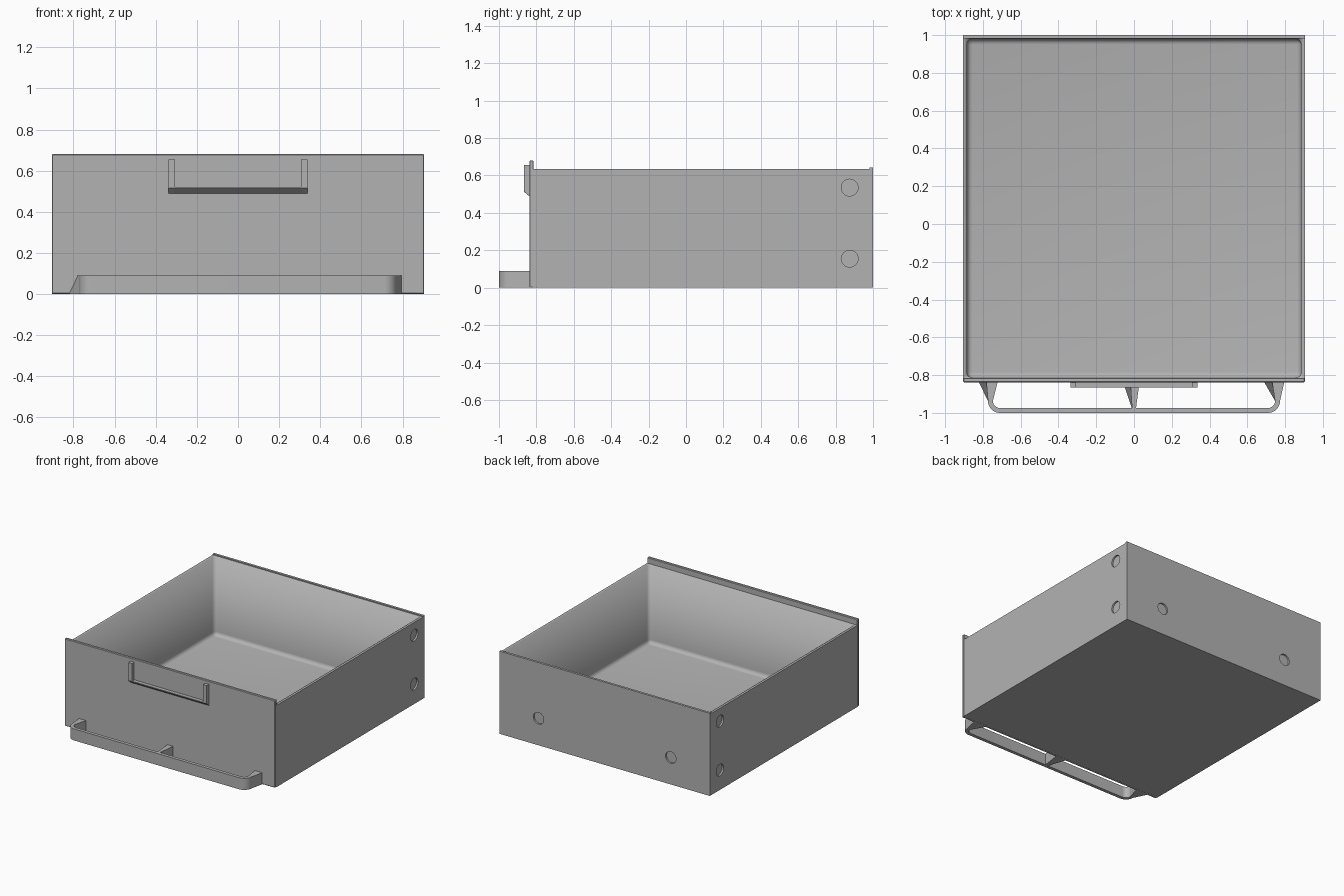
import bpy, bmesh
from math import sin, cos, pi, radians

cube = bpy.data.objects.get("Cube")
if cube:
    bpy.data.objects.remove(cube, do_unlink=True)

grey = bpy.data.materials.new("plain grey")
grey.use_nodes = True
colour = (0.45, 0.45, 0.45, 1)
grey.diffuse_color = colour
grey.node_tree.nodes["Principled BSDF"].inputs["Base Color"].default_value = colour


def finish(name, bm):
    bmesh.ops.recalc_face_normals(bm, faces=bm.faces)
    mesh = bpy.data.meshes.new(name)
    bm.to_mesh(mesh)
    bm.free()
    mesh.materials.append(grey)
    ob = bpy.data.objects.new(name, mesh)
    bpy.context.collection.objects.link(ob)
    return ob


def box(name, x, y, z, bevel=0, segments=1):
    bm = bmesh.new()
    bmesh.ops.create_cube(bm, size=1)
    for v in bm.verts:
        v.co = [lo + (c + 0.5) * (hi - lo) for c, (lo, hi) in zip(v.co, (x, y, z))]
    if bevel:
        bmesh.ops.bevel(bm, geom=bm.edges[:], offset=bevel, segments=segments,
                        profile=0.5, affect='EDGES')
    return finish(name, bm)


def prism(name, points, place, lo, hi):
    """Extrude a 2D outline; place(a, b, depth) gives each 3D position."""
    bm = bmesh.new()
    low, high = ([bm.verts.new(place(a, b, d)) for a, b in points] for d in (lo, hi))
    bm.faces.new(low)
    bm.faces.new(high)
    for i in range(len(points)):
        j = (i + 1) % len(points)
        bm.faces.new((low[i], low[j], high[j], high[i]))
    return finish(name, bm)


def cut(target, cutter):
    mod = target.modifiers.new(cutter.name, 'BOOLEAN')
    mod.operation = 'DIFFERENCE'
    mod.solver = 'EXACT'
    mod.object = cutter
    cutter.hide_render = True
    cutter.hide_viewport = True
    cutter.display_type = 'WIRE'


def smooth(ob):
    bpy.ops.object.select_all(action='DESELECT')
    ob.select_set(True)
    bpy.context.view_layer.objects.active = ob
    bpy.ops.object.shade_smooth_by_angle(angle=radians(35))


# Open tray with a rounded interior
W = 0.905
tray = box("drawer_tray", (-W, W), (-0.818, 1), (0, 0.635))
cavity = box("cavity_cutter", (-0.885, 0.885), (-0.814, 0.98), (0.02, 0.9), 0.03, 5)
smooth(cavity)
cut(tray, cavity)

# Shallow round magnet recesses in the sides and back
circle = [(0.045 * cos(i * pi / 16), 0.045 * sin(i * pi / 16)) for i in range(32)]
for s in (-1, 1):
    for z in (0.155, 0.535):
        cut(tray, prism("side_recess_cutter", circle,
                        lambda a, b, d: (d, 0.875 + a, z + b),
                        s * (W - 0.013), s * (W + 0.05)))
    cut(tray, prism("back_recess_cutter", circle,
                    lambda a, b, d: (s * 0.569 + a, d, 0.21 + b), 0.987, 1.05))
smooth(tray)

# Raised back rim and the taller front panel
box("back_rim", (-W, W), (0.982, 1), (0.63, 0.643))
box("front_panel", (-W, W), (-0.838, -0.815), (0, 0.68), 0.004)

# Label holder: two posts and a bottom ledge with a sloping underside
for s, side in ((-1, "right"), (1, "left")):
    prism("label_post_" + side, [(-0.836, 0.655), (-0.866, 0.655), (-0.866, 0.515), (-0.836, 0.488)],
          lambda a, b, d: (d, a, b), s * 0.307, s * 0.337)
prism("label_ledge", [(-0.836, 0.518), (-0.866, 0.518), (-0.866, 0.513), (-0.836, 0.488)],
      lambda a, b, d: (d, a, b), -0.31, 0.31)

# Pull rail: a flat bar with rounded ends
H = 0.09


def rail_side(r):
    arc = [(-0.71 - r * cos(i * pi / 16), -0.937 - r * sin(i * pi / 16)) for i in range(9)]
    return arc + [(-x, y) for x, y in reversed(arc)]


rail = prism("pull_rail", rail_side(0.063) + rail_side(0.037)[::-1],
             lambda a, b, d: (a, b, d), 0, H)
smooth(rail)


# Rail brackets widen towards the panel, flaring to one side at the bottom
def bracket(name, low_x, top_x, right_x, end_l, end_r, end_y):
    bm = bmesh.new()
    low, top = ([bm.verts.new(p) for p in ((x, -0.83, z), (right_x, -0.83, z),
                                           (end_r, end_y, z), (end_l, end_y, z))]
                for x, z in ((low_x, 0), (top_x, H)))
    bm.faces.new(low)
    bm.faces.new(top)
    for i in range(4):
        j = (i + 1) % 4
        bm.faces.new((low[i], low[j], top[j], top[i]))
    finish(name, bm)


bracket("rail_bracket_right", -0.825, -0.782, -0.72, -0.773, -0.747, -0.937)
bracket("rail_bracket_middle", -0.06, -0.02, 0.03, -0.01, 0.01, -0.98)
bracket("rail_bracket_left", 0.685, 0.73, 0.797, 0.747, 0.773, -0.937)
